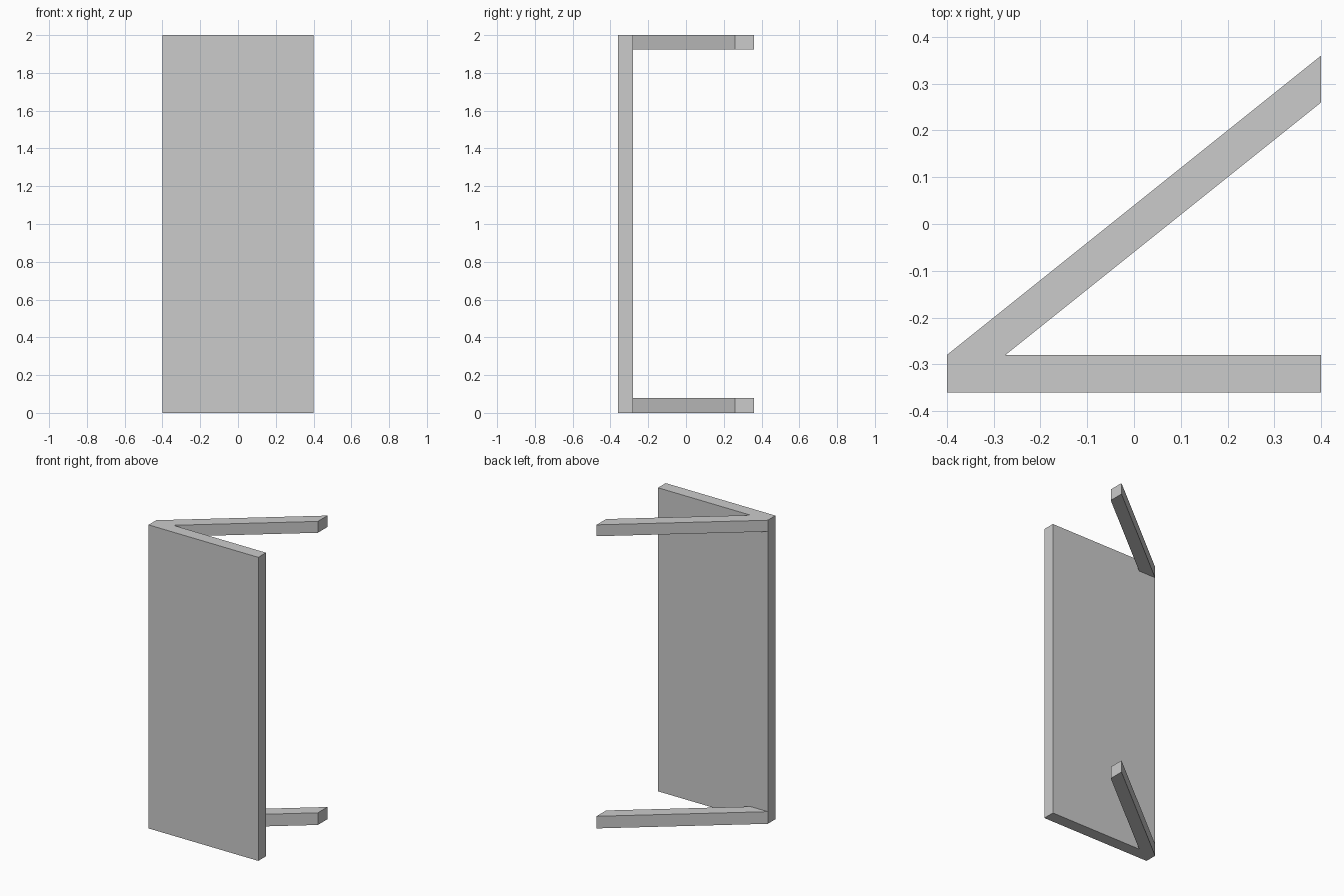
import bpy, bmesh

if "Cube" in bpy.data.objects:
    bpy.data.objects.remove(bpy.data.objects["Cube"])


def prism(name, profile, z0, z1):
    """Extrude a flat x/y outline from z0 up to z1."""
    bm = bmesh.new()
    base = bm.faces.new([bm.verts.new((x, y, z0)) for x, y in profile])
    top = bmesh.ops.extrude_face_region(bm, geom=[base], use_keep_orig=True)
    verts = [g for g in top["geom"] if isinstance(g, bmesh.types.BMVert)]
    bmesh.ops.translate(bm, verts=verts, vec=(0, 0, z1 - z0))
    bmesh.ops.recalc_face_normals(bm, faces=bm.faces)
    mesh = bpy.data.meshes.new(name)
    bm.to_mesh(mesh)
    bm.free()
    obj = bpy.data.objects.new(name, mesh)
    bpy.context.collection.objects.link(obj)
    return obj


# Upright front panel
panel = [(-0.4, -0.36), (0.4, -0.36), (0.4, -0.28), (-0.4, -0.28)]
prism("front_panel", panel, 0, 2)

# Slanted arms, mitred flush against the back of the panel
arm = [(-0.4, -0.28), (-0.275, -0.28), (0.4, 0.26), (0.4, 0.36)]
for name, z0, z1 in (("bottom_arm", 0, 0.08), ("top_arm", 1.925, 2)):
    prism(name, arm, z0, z1)
